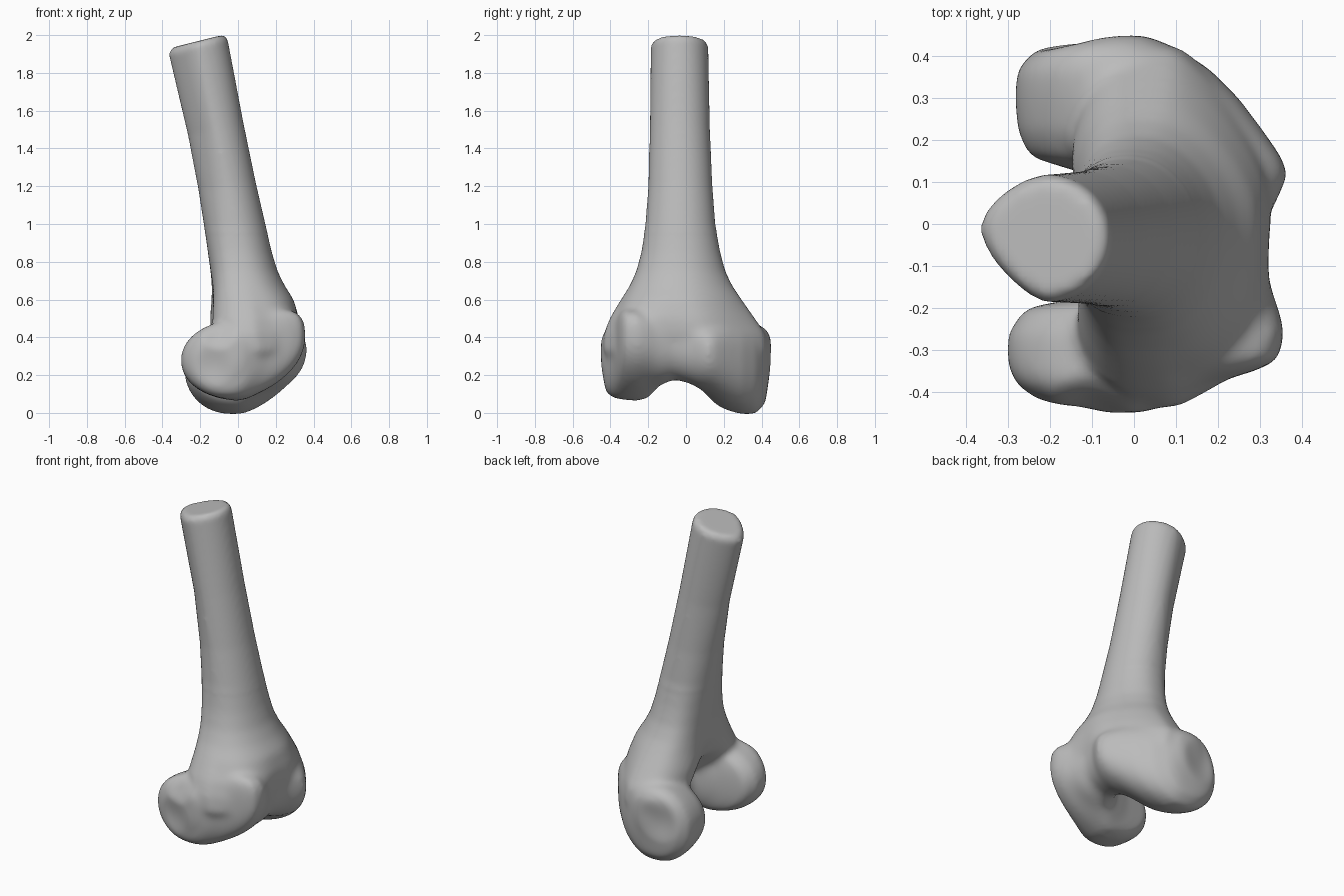
import bpy, bmesh, math
from mathutils import Vector

cube = bpy.data.objects.get("Cube")
if cube:
    bpy.data.objects.remove(cube)

SEG = 64
ANGLES = [2 * math.pi * i / SEG for i in range(SEG)]


def power(v, p):
    return math.copysign(abs(v) ** p, v)


def loft(bm, rings):
    """Skin a list of closed rings and cap both ends."""
    loops = [[bm.verts.new(p) for p in ring] for ring in rings]
    for a, b in zip(loops, loops[1:]):
        for i in range(SEG):
            j = (i + 1) % SEG
            bm.faces.new((a[i], a[j], b[j], b[i]))
    bm.faces.new(loops[0])
    bm.faces.new(loops[-1])


def shaft_ring(z, x0, x1, y0, y1, point, back, tilt, flare, hollow, groove):
    """Section across the shaft: ridged or hollowed at -x, tapered at +x."""
    cx, cy, rx, ry = (x0 + x1) / 2, (y0 + y1) / 2, (x1 - x0) / 2, (y1 - y0) / 2
    ring = []
    for a in ANGLES:
        c, s = math.cos(a), math.sin(a)
        if c < 0:
            s = s * (1 + point * c) - 0.4 * point * c
            c = power(c, back)
            dip = hollow
        else:
            c = power(c, 1 - flare if s < 0 else 1 + flare * 0.3)
            s *= 1 - 0.45 * flare * c
            dip = -groove
        y = cy + ry * s
        dip *= math.exp(-((y + 0.05) / 0.13) ** 2)
        ring.append((cx + rx * c + dip, y, z + tilt * rx * c))
    return ring


def condyle_ring(y, x0, x1, z0, z1):
    """Side outline of the joint end, swept upwards towards +x."""
    cx, cz, rx, rz = (x0 + x1) / 2, (z0 + z1) / 2, (x1 - x0) / 2, (z1 - z0) / 2
    lift = 0.33 - 0.3 * y
    ring = []
    for a in ANGLES:
        bend = 0.8 if math.cos(a) > 0 else 0.95
        x = cx + rx * power(math.cos(a), bend)
        z = cz + rz * power(math.sin(a), bend)
        ring.append((x, y, z + lift * max(0, x - 0.02)))
    return ring


# Shaft flaring into the joint:
# z, x range, y range, ridge, back shape, tilt, flare, hollow, groove
SHAFT = [
    (1.968, -.348, -.075, -.168, .1, .38, .85, .25, 0, 0, 0),
    (1.94, -.367, -.055, -.187, .118, .38, .85, .25, 0, 0, 0),
    (1.5, -.265, .03, -.192, .127, .35, .85, .2, 0, 0, 0),
    (1.2, -.21, .095, -.2, .14, .2, .8, .1, 0, 0, 0),
    (1.0, -.18, .143, -.215, .155, .08, .75, .05, 0, 0, 0),
    (.85, -.16, .18, -.237, .182, 0, .7, 0, .1, 0, 0),
    (.75, -.155, .21, -.264, .209, 0, .65, 0, .2, .01, 0),
    (.67, -.155, .25, -.3, .247, 0, .6, 0, .3, .02, 0),
    (.6, -.16, .3, -.345, .295, 0, .6, 0, .45, .03, .005),
    (.5, -.175, .342, -.405, .365, 0, .6, 0, .6, .08, .02),
    (.42, -.17, .348, -.435, .42, 0, .6, 0, .65, .17, .025),
    (.33, -.1, .32, -.44, .425, 0, .7, 0, .6, .18, .02),
    (.27, -.05, .26, -.4, .38, 0, .8, 0, .5, .16, .01),
]

# Two condyles and the groove between them: y, x range, z range
JOINT = [
    (-.45, -.08, .03, .25, .4),
    (-.425, -.22, .08, .11, .45),
    (-.385, -.28, .17, .078, .48),
    (-.35, -.298, .29, .072, .49),
    (-.325, -.303, .345, .067, .49),
    (-.26, -.302, .36, .062, .49),
    (-.2, -.26, .345, .075, .47),
    (-.17, -.1, .332, .09, .45),
    (-.13, .03, .322, .1, .45),
    (-.06, .06, .31, .125, .45),
    (.02, .06, .322, .105, .43),
    (.08, .02, .352, .08, .4),
    (.12, -.12, .368, .065, .4),
    (.16, -.25, .352, .04, .43),
    (.22, -.278, .31, .012, .46),
    (.3, -.285, .25, -.008, .47),
    (.37, -.28, .18, -.005, .47),
    (.42, -.23, .1, .05, .45),
    (.45, -.1, .03, .25, .4),
]

bm = bmesh.new()
loft(bm, [shaft_ring(*r) for r in SHAFT])
loft(bm, [condyle_ring(*r) for r in JOINT])
bmesh.ops.recalc_face_normals(bm, faces=bm.faces)
mesh = bpy.data.meshes.new("thigh_bone")
bm.to_mesh(mesh)
bm.free()
bone = bpy.data.objects.new("thigh_bone", mesh)
bpy.context.collection.objects.link(bone)
bpy.context.view_layer.objects.active = bone
bone.select_set(True)

# Fuse the two forms into one surface
remesh = bone.modifiers.new("fuse", 'REMESH')
remesh.mode = 'VOXEL'
remesh.voxel_size = 0.013
bpy.ops.object.modifier_apply(modifier="fuse")

# Soften everything a little, and the joint end much more
joint = bone.vertex_groups.new(name="joint_end")
joint.add([v.index for v in bone.data.vertices if v.co.z < 0.95], 1, 'REPLACE')
for name, group, count in (("soften", "", 8), ("blend_joint", "joint_end", 22)):
    smooth = bone.modifiers.new(name, 'SMOOTH')
    smooth.factor = 0.5
    smooth.iterations = count
    smooth.vertex_group = group
    bpy.ops.object.modifier_apply(modifier=name)

# Shallow ligament hollows on the sides: centre, radius, sideways push
DENTS = [
    ((-.1, -.42, .43), .11, .025),
    ((-.13, -.43, .25), .12, .015),
    ((-.12, .43, .28), .14, .02),
]
for centre, radius, push in DENTS:
    side = math.copysign(1, centre[1])
    for v in bone.data.vertices:
        d = (v.co - Vector(centre)).length / radius
        if d < 1:
            v.co.y -= side * push * (1 - d * d) ** 2

# Single bone-grey material
mat = bpy.data.materials.new("bone_grey")
mat.use_nodes = True
colour = (0.5, 0.5, 0.5, 1)
mat.diffuse_color = colour
mat.node_tree.nodes["Principled BSDF"].inputs["Base Color"].default_value = colour
bone.data.materials.append(mat)
bpy.ops.object.shade_smooth_by_angle(angle=math.radians(50))
